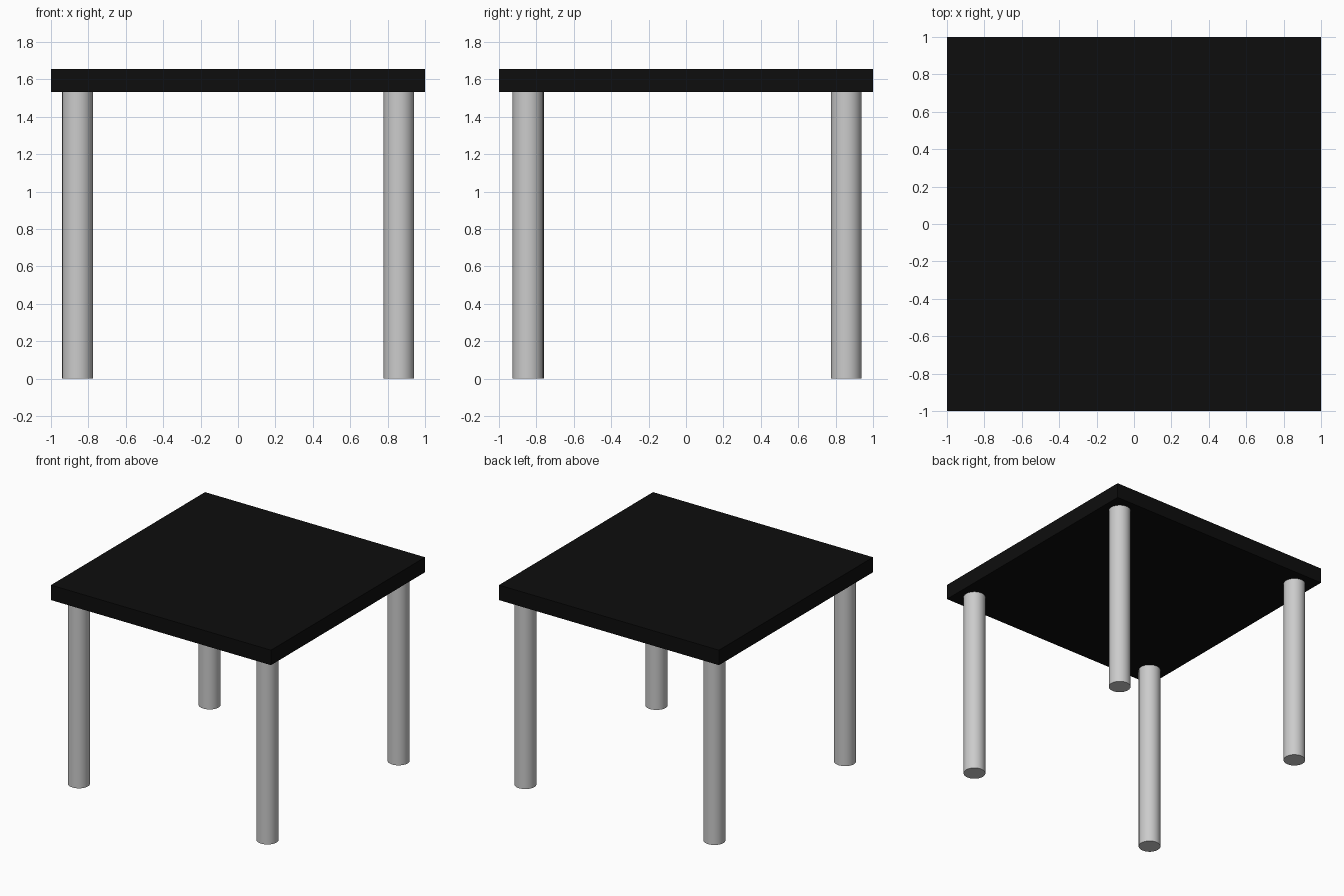
import bpy

if "Cube" in bpy.data.objects:
    bpy.data.objects.remove(bpy.data.objects["Cube"])

TOP_Z, UNDER_Z = 1.655, 1.532
LEG_RADIUS = 0.082

black = bpy.data.materials.new("black_finish")
black.diffuse_color = (0.004, 0.004, 0.004, 1)
black.use_nodes = True
black.node_tree.nodes["Principled BSDF"].inputs["Base Color"].default_value = black.diffuse_color

# Square slab top
bpy.ops.mesh.primitive_cube_add(size=1, location=(0, 0, (TOP_Z + UNDER_Z) / 2))
top = bpy.context.object
top.name = "table_top"
top.scale = (2, 2, TOP_Z - UNDER_Z)
bpy.ops.object.transform_apply(location=False, rotation=False, scale=True)
top.data.materials.append(black)


def add_leg(name, x, y):
    bpy.ops.mesh.primitive_cylinder_add(
        vertices=32, radius=LEG_RADIUS, depth=UNDER_Z, location=(x, y, UNDER_Z / 2))
    bpy.context.object.name = name
    bpy.ops.object.shade_smooth_by_angle()


# Round legs, one near each corner
for name, x, y in (
    ("front_left_leg", -0.858, -0.84),
    ("front_right_leg", 0.86, -0.845),
    ("back_left_leg", -0.858, 0.857),
    ("back_right_leg", 0.86, 0.857),
):
    add_leg(name, x, y)
